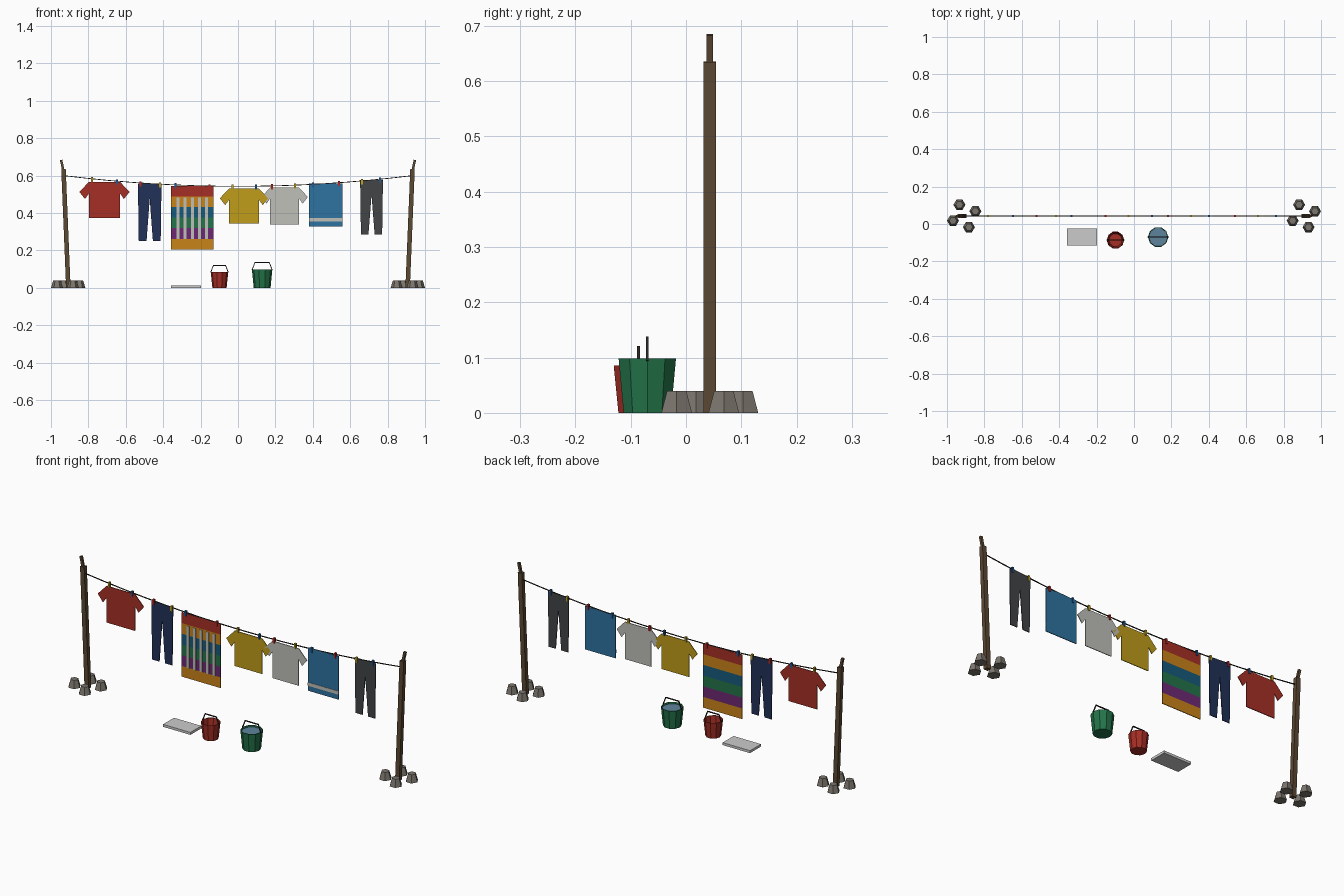
import bpy, bmesh, math
from mathutils import Vector

if "Cube" in bpy.data.objects:
    bpy.data.objects.remove(bpy.data.objects["Cube"])

LINE_Y = 0.043


def mat(name, r, g, b):
    m = bpy.data.materials.new(name)
    lin = [(c / 255) ** 2.2 for c in (r, g, b)]
    m.diffuse_color = (*lin, 1)
    m.use_nodes = True
    m.node_tree.nodes["Principled BSDF"].inputs["Base Color"].default_value = m.diffuse_color
    return m


WOOD = mat("wood", 92, 74, 54)
STONE = mat("stone", 122, 116, 108)
ROPE = mat("rope", 45, 42, 38)
RED = mat("red", 165, 50, 42)
YELLOW = mat("yellow", 190, 155, 32)
WHITE = mat("off_white", 190, 190, 184)
NAVY = mat("navy", 38, 52, 88)
CHARCOAL = mat("charcoal", 68, 70, 72)
BLUE = mat("blue", 50, 115, 160)
ORANGE = mat("orange", 200, 130, 32)
TEAL = mat("teal", 28, 90, 122)
GREEN = mat("green", 40, 115, 75)
PURPLE = mat("purple", 108, 45, 115)
WATER = mat("water", 95, 130, 155)
PEGS = [mat("peg_yellow", 190, 160, 40), mat("peg_blue", 40, 90, 150), mat("peg_red", 180, 45, 40)]


def finish(name, bm, material=None):
    bmesh.ops.recalc_face_normals(bm, faces=bm.faces)
    me = bpy.data.meshes.new(name)
    bm.to_mesh(me)
    bm.free()
    ob = bpy.data.objects.new(name, me)
    if material:
        me.materials.append(material)
    bpy.context.collection.objects.link(ob)
    return ob


def box(name, x0, x1, y0, y1, z0, z1, material=None):
    bm = bmesh.new()
    bmesh.ops.create_cube(bm, size=1)
    for v in bm.verts:
        v.co = (x0 + (v.co.x + .5) * (x1 - x0),
                y0 + (v.co.y + .5) * (y1 - y0),
                z0 + (v.co.z + .5) * (z1 - z0))
    return finish(name, bm, material)


def sweep(name, pts, w, d, material):
    """Rectangular bar (w in the xz plane, d along y) along a path in xz."""
    bm = bmesh.new()
    pts = [Vector(p) for p in pts]
    rings = []
    for i, p in enumerate(pts):
        t = (pts[min(i + 1, len(pts) - 1)] - pts[max(i - 1, 0)]).normalized()
        n = Vector((-t.z, 0, t.x)) * w / 2
        y = Vector((0, d / 2, 0))
        rings.append([bm.verts.new(p + a * n + b * y) for a, b in ((1, 1), (1, -1), (-1, -1), (-1, 1))])
    for r, s in zip(rings, rings[1:]):
        for k in range(4):
            bm.faces.new((r[k], r[(k + 1) % 4], s[(k + 1) % 4], s[k]))
    bm.faces.new(rings[0])
    bm.faces.new(rings[-1])
    return finish(name, bm, material)


def lathe(name, x, y, profile, sides, material):
    """Faceted solid from (radius, z) rings, capped at both ends."""
    bm = bmesh.new()
    rings = [[bm.verts.new((x + r * math.cos(2 * math.pi * k / sides),
                            y + r * math.sin(2 * math.pi * k / sides), z)) for k in range(sides)]
             for r, z in profile]
    for r, s in zip(rings, rings[1:]):
        for k in range(sides):
            bm.faces.new((r[k], r[(k + 1) % sides], s[(k + 1) % sides], s[k]))
    bm.faces.new(rings[0])
    bm.faces.new(rings[-1])
    return finish(name, bm, material)


def garment(name, cx, half, material, y=LINE_Y, t=0.004):
    """Thin symmetric cloth: half outline of (x, z), mirrored about cx."""
    outline = half + [(-x, z) for x, z in reversed(half) if x > 1e-6]
    bm = bmesh.new()
    f = bm.faces.new([bm.verts.new((cx + x, y - t / 2, z)) for x, z in outline])
    ext = bmesh.ops.extrude_face_region(bm, geom=[f])
    bmesh.ops.translate(bm, vec=(0, t, 0), verts=[v for v in ext["geom"] if isinstance(v, bmesh.types.BMVert)])
    return finish(name, bm, material)


def shirt(name, cx, top, bottom, w, material):
    s = w / 0.083
    garment(name, cx, [(w, top), (0.134 * s, top - 0.054 * s), (0.104 * s, top - 0.092 * s),
                       (w, top - 0.062 * s), (w, bottom)], material)


def trousers(name, cx, top, bottom, w, material):
    garment(name, cx, [(w, top), (w * 0.93, bottom), (w * 0.27, bottom), (0, top - 0.08)], material)


def rope_z(x):
    return 0.543 + 0.057 * (x / 0.93) ** 2


# Leaning posts with a thinner tip and a ring of stones
for side, s in (("left", -1), ("right", 1)):
    sweep(side + "_post", [(s * 0.907, LINE_Y, 0), (s * 0.933, LINE_Y, 0.635)], 0.024, 0.022, WOOD)
    sweep(side + "_post_tip", [(s * 0.932, LINE_Y, 0.62), (s * 0.946, LINE_Y, 0.684)], 0.013, 0.012, WOOD)
    for i in range(4):
        a = 0.4 + i * math.pi / 2
        lathe(f"{side}_stone_{i}", s * 0.908 + 0.065 * math.cos(a), LINE_Y + 0.065 * math.sin(a),
              [(0.032, 0), (0.02, 0.04)], 6, STONE)

# Sagging rope
xs = [-0.93 + 1.86 * i / 16 for i in range(17)]
sweep("rope", [(x, LINE_Y, rope_z(x)) for x in xs], 0.004, 0.004, ROPE)

# Clothes
shirt("red_shirt", -0.714, 0.567, 0.374, 0.083, RED)
shirt("yellow_shirt", 0.032, 0.531, 0.345, 0.080, YELLOW)
shirt("white_shirt", 0.249, 0.536, 0.340, 0.077, WHITE)
trousers("navy_trousers", -0.472, 0.557, 0.250, 0.063, NAVY)
trousers("grey_trousers", 0.714, 0.577, 0.286, 0.061, CHARCOAL)

# Striped blanket with pale bars on its front
step = (0.545 - 0.206) / 6
for i, m in enumerate([RED, ORANGE, TEAL, GREEN, PURPLE, ORANGE]):
    box(f"blanket_stripe_{i}", -0.358, -0.131, LINE_Y - 0.002, LINE_Y + 0.002,
        0.545 - (i + 1) * step, 0.545 - i * step, m)
for i in range(5):
    x = -0.2445 + (i - 2) * 0.038
    box(f"blanket_bar_{i}", x - 0.008, x + 0.008, LINE_Y - 0.004, LINE_Y - 0.001, 0.262, 0.482, WHITE)

# Blue towel with a pale band on its front
box("blue_towel", 0.38, 0.559, LINE_Y - 0.002, LINE_Y + 0.002, 0.329, 0.557, BLUE)
box("towel_band", 0.38, 0.559, LINE_Y - 0.004, LINE_Y - 0.001, 0.356, 0.374, WHITE)

# Pegs
peg_x = [-0.781, -0.647, -0.522, -0.417, -0.335, -0.153, -0.03,
         0.096, 0.182, 0.305, 0.401, 0.54, 0.663, 0.759]
for i, x in enumerate(peg_x):
    z = rope_z(x)
    box(f"peg_{i}", x - 0.005, x + 0.005, LINE_Y - 0.006, LINE_Y + 0.006, z - 0.018, z + 0.009, PEGS[i % 3])


# Open buckets with wire handles
def bucket(name, x, y, r_bot, r_top, h, material):
    lathe(name, x, y, [(r_bot, 0), (r_top, h), (r_top - 0.003, h), (r_bot - 0.003, 0.005)], 10, material)
    q = 0.7 * r_top
    sweep(name + "_handle", [(x - r_top, y, h - 0.004), (x - q, y, h + q),
                             (x + q, y, h + q), (x + r_top, y, h - 0.004)], 0.005, 0.005, ROPE)


bucket("red_bucket", -0.099, -0.086, 0.038, 0.047, 0.086, RED)
bucket("green_bucket", 0.129, -0.07, 0.045, 0.0545, 0.098, GREEN)
lathe("water", 0.129, -0.07, [(0.0495, 0.086), (0.0502, 0.089)], 10, WATER)

# Flat washing slab
box("washing_slab", -0.358, -0.198, -0.114, -0.023, 0, 0.013)
